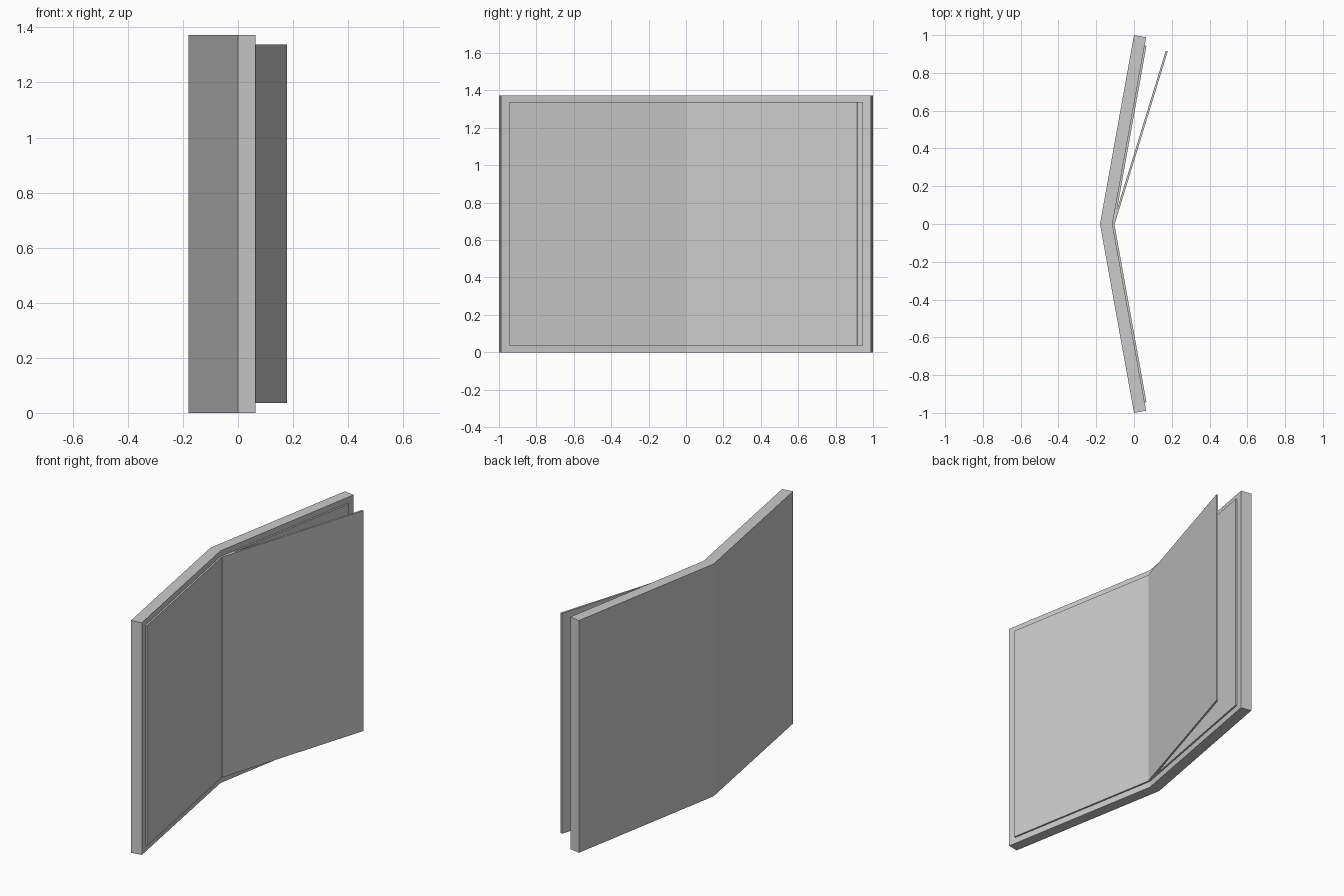
import bpy, bmesh
from math import sin, cos, radians

if "Cube" in bpy.data.objects:
    bpy.data.objects.remove(bpy.data.objects["Cube"])


def prism(name, pts, z0, z1):
    """Extrude a top-view outline from z0 to z1."""
    bm = bmesh.new()
    face = bm.faces.new([bm.verts.new((x, y, z0)) for x, y in pts])
    top = bmesh.ops.extrude_face_region(bm, geom=[face])["geom"]
    bmesh.ops.translate(bm, vec=(0, 0, z1 - z0),
                        verts=[v for v in top if isinstance(v, bmesh.types.BMVert)])
    bmesh.ops.recalc_face_normals(bm, faces=bm.faces)
    mesh = bpy.data.meshes.new(name)
    bm.to_mesh(mesh)
    bm.free()
    ob = bpy.data.objects.new(name, mesh)
    bpy.context.collection.objects.link(ob)
    return ob


def leaf(spine_x, angle, length, thick, side=1):
    """Outline of a leaf hinged at the spine, mitred on y = 0."""
    a = radians(angle)
    ex, ey = spine_x + length * sin(a), length * cos(a)
    pts = [(spine_x, 0), (ex, ey),
           (ex + thick * cos(a), ey - thick * sin(a)),
           (spine_x + thick / cos(a), 0)]
    return [(x, y * side) for x, y in pts]


OPEN = 10.2       # each half leans forward by this angle
SPINE = -0.18
INNER = -0.114    # front of the thick block at the spine

# Thick outer block, both halves as one folded piece
far = leaf(SPINE, OPEN, 1.016, 0.065)
near = leaf(SPINE, OPEN, 1.016, 0.065, -1)
prism("folded_cover", [near[0], near[1], near[2], near[3], far[2], far[1]], 0, 1.372)

# Thin pages lying flat on each half
for name, side in (("near_page", -1), ("far_page", 1)):
    prism(name, leaf(INNER, OPEN, 0.96, 0.01, side), 0.036, 1.338)

# Loose page lifted away from the far half
prism("lifted_page", leaf(INNER, 17.1, 0.96, 0.011), 0.036, 1.338)
